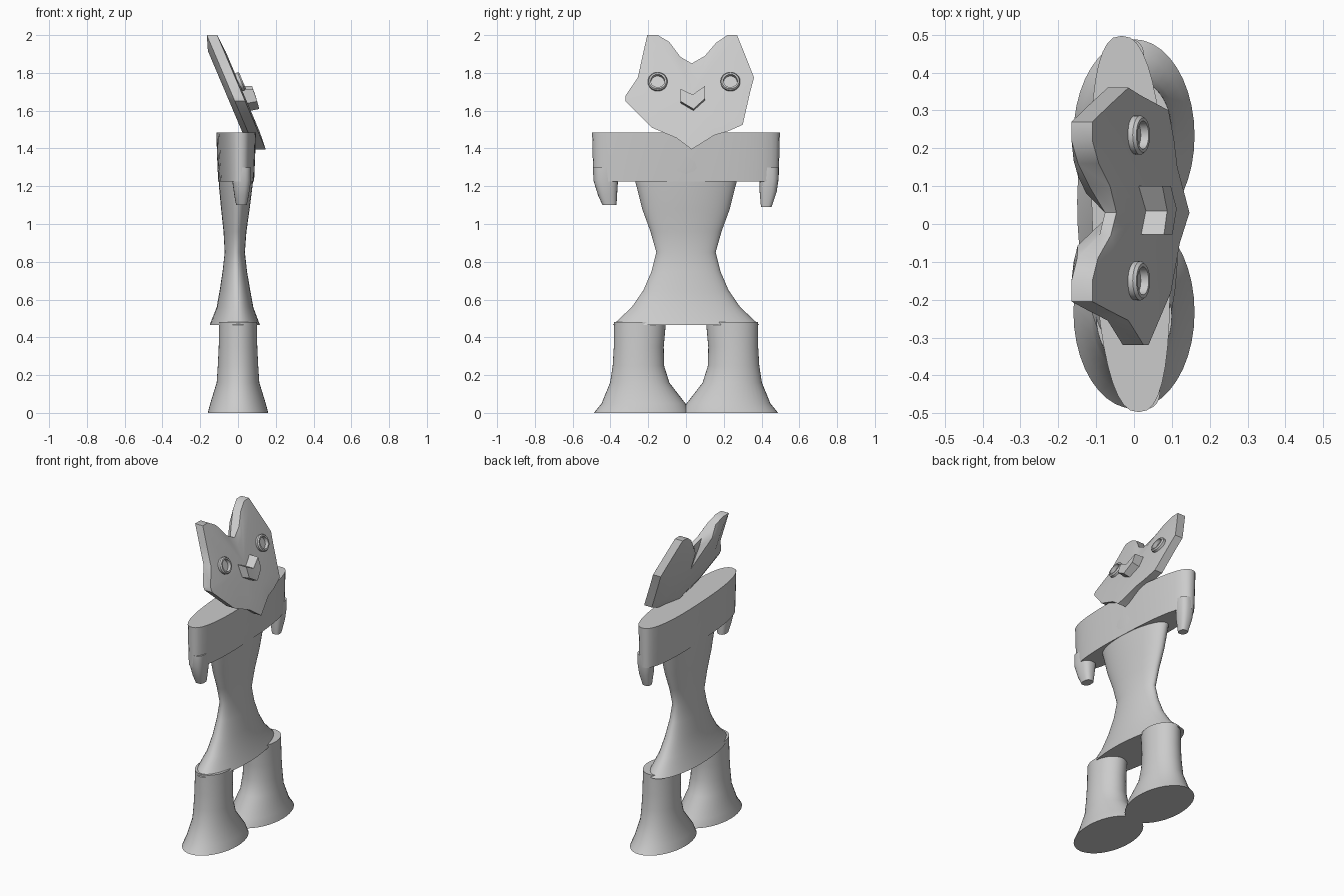
import bpy, math
from mathutils import Vector, Matrix

if "Cube" in bpy.data.objects:
    bpy.data.objects.remove(bpy.data.objects["Cube"])

def make(name, verts, faces):
    me = bpy.data.meshes.new(name)
    me.from_pydata([tuple(v) for v in verts], [], faces)
    me.validate()
    ob = bpy.data.objects.new(name, me)
    bpy.context.collection.objects.link(ob)
    bpy.context.view_layer.objects.active = ob
    ob.select_set(True)
    bpy.ops.object.mode_set(mode='EDIT')
    bpy.ops.mesh.select_all(action='SELECT')
    bpy.ops.mesh.normals_make_consistent(inside=False)
    bpy.ops.object.mode_set(mode='OBJECT')
    bpy.ops.object.shade_smooth_by_angle(angle=math.radians(35))
    ob.select_set(False)
    return ob

def bridge(rings, n, closed=False):
    faces = []
    for r in range(rings if closed else rings - 1):
        a, b = r * n, ((r + 1) % rings) * n
        faces += [(a + i, a + (i + 1) % n, b + (i + 1) % n, b + i) for i in range(n)]
    return faces

def loft(name, rings, power=2.0, shear=0.0, n=40):
    """Stack of (super)ellipses: x, y, z, x radius, y radius."""
    verts = []
    for cx, cy, z, rx, ry in rings:
        for i in range(n):
            a = 2 * math.pi * i / n
            c, s = math.cos(a), math.sin(a)
            x = cx + rx * math.copysign(abs(c) ** (2 / power), c)
            y = cy + ry * math.copysign(abs(s) ** (2 / power), s)
            verts.append((x + shear * y, y, z))
    k = (len(rings) - 1) * n
    faces = bridge(len(rings), n) + [tuple(range(n)), tuple(range(k, k + n))]
    return make(name, verts, faces)

YAW = -0.045

# Legs with flared feet
for side, name in ((1, "right_leg"), (-1, "left_leg")):
    loft(name, [(0, side * y, z, rx, ry) for y, z, rx, ry in (
        (0.233, 0, 0.16, 0.255), (0.225, 0.05, 0.147, 0.222), (0.245, 0.16, 0.113, 0.157),
        (0.252, 0.25, 0.107, 0.136), (0.25, 0.35, 0.102, 0.132), (0.244, 0.48, 0.1, 0.138))])

# Torso with flared skirt
loft("torso", [
    (-0.017, 0, 0.465, 0.132, 0.388), (-0.016, 0, 0.56, 0.096, 0.287),
    (-0.016, 0, 0.65, 0.08, 0.225), (-0.017, 0, 0.75, 0.064, 0.182),
    (-0.017, 0, 0.85, 0.053, 0.157), (-0.016, 0, 0.96, 0.06, 0.188),
    (-0.014, 0, 1.08, 0.075, 0.232), (-0.012, 0, 1.2, 0.088, 0.262),
    (-0.01, 0, 1.3, 0.095, 0.29), (-0.01, 0, 1.475, 0.098, 0.31)], 2.0, YAW)

# Shoulder bar
loft("shoulders", [(-0.01, 0, 1.225, 0.09, 0.49), (-0.01, 0, 1.36, 0.096, 0.494),
                   (-0.01, 0, 1.485, 0.1, 0.497)], 2.5, YAW)

# Short hanging arms
loft("right_arm", [(0, 0.425, 1.09, 0.026, 0.028), (0, 0.435, 1.17, 0.04, 0.045),
                   (0, 0.44, 1.24, 0.047, 0.05), (0, 0.44, 1.3, 0.047, 0.05)], 2.6, YAW, 24)
loft("left_arm", [(0, -0.405, 1.1, 0.028, 0.037), (0, -0.415, 1.15, 0.038, 0.05),
                  (0, -0.425, 1.23, 0.05, 0.065), (0, -0.425, 1.3, 0.05, 0.065)], 2.6, YAW, 24)

# Tilted head plate with two ears and a pointed chin
def front_x(z):
    return -0.11 + 0.424 * (2 - z)

outline = [(-0.205, 2.0), (-0.15, 2.0), (-0.09, 1.965), (-0.03, 1.885), (0.03, 1.85),
           (0.1, 1.89), (0.16, 1.96), (0.22, 2.0), (0.27, 2.0), (0.315, 1.89),
           (0.36, 1.775), (0.34, 1.7), (0.30, 1.525), (0.22, 1.49), (0.15, 1.47),
           (0.03, 1.395), (-0.05, 1.455), (-0.18, 1.51), (-0.32, 1.65), (-0.32, 1.68),
           (-0.255, 1.775), (-0.23, 1.89)]
n = len(outline)
cy, cz = 0.03, 1.70
def ring(scale, depth):
    out = []
    for y, z in outline:
        y2, z2 = cy + (y - cy) * scale, cz + (z - cz) * scale
        d = depth * (0.55 if abs(y - cy) < 0.07 and z > 1.7 else 1)
        out.append((front_x(z2) - d, y2, z2))
    return out
verts = ring(0.7, -0.008) + ring(1, 0) + ring(1, 0.055) + ring(0.72, 0.085)
verts += [(front_x(cz) + 0.008, cy, cz), (front_x(cz) - 0.075, cy, cz)]
faces = bridge(4, n)
for i in range(n):
    j = (i + 1) % n
    faces += [(i, j, 4 * n), (3 * n + i, 3 * n + j, 4 * n + 1)]
make("head", verts, faces)

# Eye rings aligned with the face
normal = Vector((1, 0, 0.424)).normalized()
turn = normal.to_track_quat('Z', 'Y').to_matrix()
seg = 28
for name, y in (("right_eye_ring", 0.235), ("left_eye_ring", -0.15)):
    verts = []
    for r, h in ((0.05, -0.02), (0.052, 0.014), (0.046, 0.022), (0.037, 0.022), (0.035, -0.02)):
        for i in range(seg):
            a = 2 * math.pi * i / seg
            p = turn @ Vector((r * math.cos(a), r * math.sin(a), h))
            verts.append(p + Vector((front_x(1.75) + 0.008, y, 1.75)))
    make(name, verts, bridge(5, seg, True))

# Chevron beak
chevron = [(-0.028, 1.715), (0.035, 1.685), (0.1, 1.73), (0.1, 1.65), (0.04, 1.595), (-0.028, 1.635)]
back = [(front_x(z) - 0.02, y, z) for y, z in chevron]
tip = [(0.075 + (1.73 - z) * 0.28, y, z + (0.014 if i > 2 else 0))
       for i, (y, z) in enumerate(chevron)]
beak_faces = bridge(2, 6) + [(0, 1, 4, 5), (1, 2, 3, 4), (6, 7, 10, 11), (7, 8, 9, 10)]
make("beak", back + tip, beak_faces)
